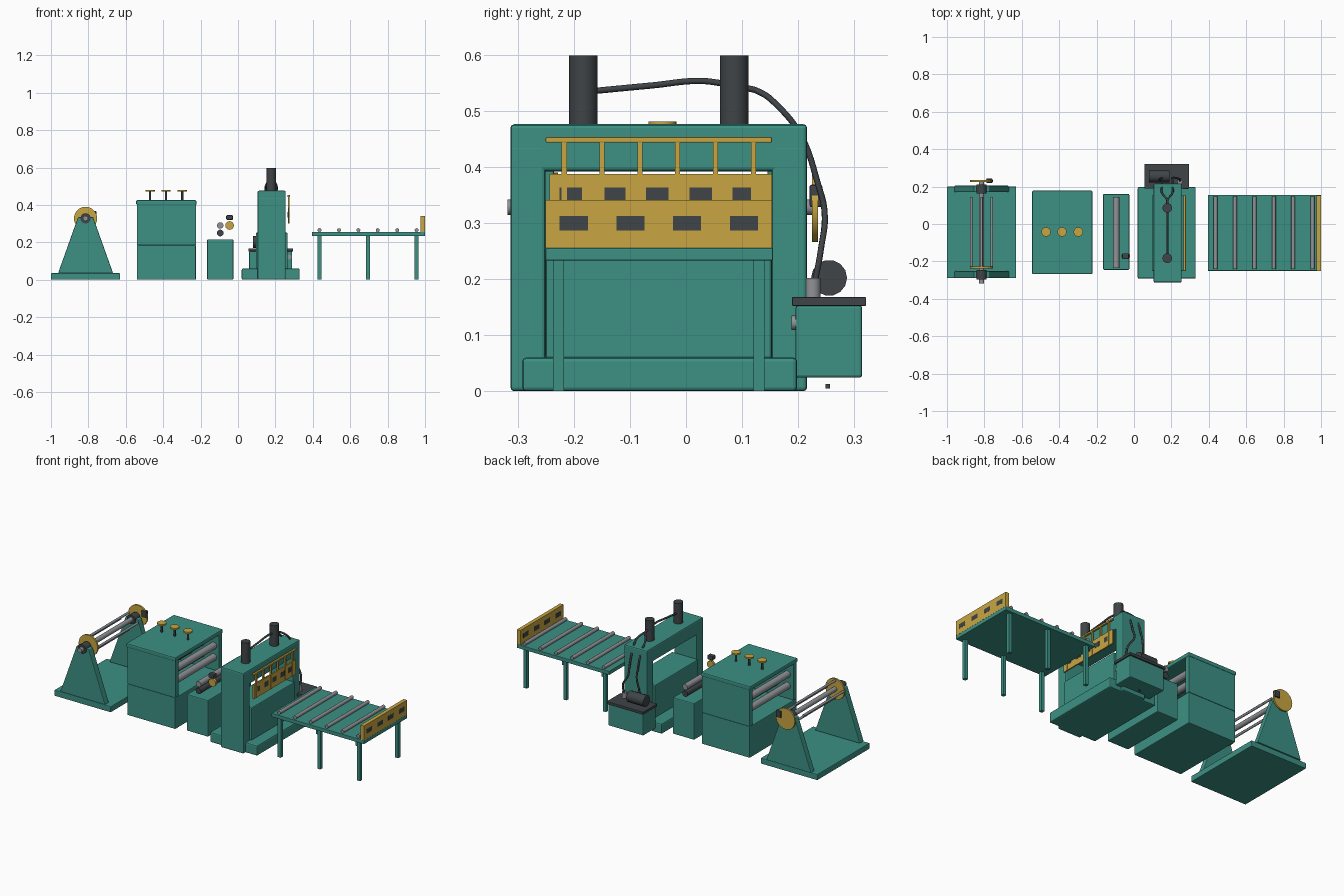
import bpy, bmesh, math
from mathutils import Vector

if "Cube" in bpy.data.objects:
    bpy.data.objects.remove(bpy.data.objects["Cube"])


def material(name, rgb):
    m = bpy.data.materials.new(name)
    m.diffuse_color = (*rgb, 1)
    m.use_nodes = True
    m.node_tree.nodes["Principled BSDF"].inputs["Base Color"].default_value = m.diffuse_color
    return m


TEAL = material("teal paint", (0.045, 0.28, 0.23))
YELLOW = material("safety yellow", (0.58, 0.38, 0.055))
DARK = material("dark grey", (0.05, 0.058, 0.063))
STEEL = material("steel grey", (0.28, 0.29, 0.31))


def finish(name, bm, mat, bevel=0.0, smooth=False):
    bmesh.ops.recalc_face_normals(bm, faces=bm.faces)
    me = bpy.data.meshes.new(name)
    bm.to_mesh(me)
    bm.free()
    me.materials.append(mat)
    ob = bpy.data.objects.new(name, me)
    bpy.context.collection.objects.link(ob)
    if bevel:
        mod = ob.modifiers.new("bevel", 'BEVEL')
        mod.width, mod.segments = bevel, 2
    if smooth:
        bpy.ops.object.select_all(action='DESELECT')
        ob.select_set(True)
        bpy.context.view_layer.objects.active = ob
        bpy.ops.object.shade_smooth_by_angle(angle=math.radians(40))
    return ob


def box(name, x, y, z, mat, bevel=0.0):
    """Box from (min, max) ranges."""
    bm = bmesh.new()
    bmesh.ops.create_cube(bm, size=1)
    for v in bm.verts:
        v.co = [(a + b) / 2 + c * (b - a) for (a, b), c in zip((x, y, z), v.co)]
    return finish(name, bm, mat, bevel)


def rod(name, a, b, r, mat, sides=20):
    """Cylinder from point a to point b."""
    a, b = Vector(a), Vector(b)
    bm = bmesh.new()
    bmesh.ops.create_cone(bm, cap_ends=True, segments=sides, radius1=r, radius2=r,
                          depth=(b - a).length)
    q = Vector((0, 0, 1)).rotation_difference(b - a)
    for v in bm.verts:
        v.co = q @ v.co + (a + b) / 2
    return finish(name, bm, mat, smooth=True)


def hose(name, pts):
    cu = bpy.data.curves.new(name, 'CURVE')
    cu.dimensions, cu.bevel_depth, cu.bevel_resolution = '3D', 0.0055, 2
    cu.resolution_u = 6
    sp = cu.splines.new('BEZIER')
    sp.bezier_points.add(len(pts) - 1)
    for p, co in zip(sp.bezier_points, pts):
        p.co = co
        p.handle_left_type = p.handle_right_type = 'AUTO'
    cu.materials.append(DARK)
    bpy.context.collection.objects.link(bpy.data.objects.new(name, cu))


# Decoiler: base plate, two tapered stands, mandrel with end discs
box("decoiler_base", (-1, -0.63), (-0.29, 0.2), (0, 0.035), TEAL, 0.004)
CX, CZ = -0.815, 0.328
for y0, y1 in ((-0.29, -0.252), (0.17, 0.205)):
    bm = bmesh.new()
    prof = [(-0.962, 0.035), (-0.668, 0.035), (-0.775, 0.335), (-0.855, 0.335)]
    f = bm.faces.new([bm.verts.new((x, y0, z)) for x, z in prof])
    ext = bmesh.ops.extrude_face_region(bm, geom=[f])
    for v in ext['geom']:
        if isinstance(v, bmesh.types.BMVert):
            v.co.y = y1
    finish("decoiler_stand", bm, TEAL, 0.004)
    rod("mandrel_bearing", (CX, y0 - 0.006, CZ), (CX, y1 + 0.006, CZ), 0.027, DARK)
rod("mandrel_shaft", (CX, -0.318, CZ), (CX, 0.228, CZ), 0.014, STEEL)
for y in (-0.238, 0.225):
    rod("mandrel_disc", (CX, y, CZ), (CX, y + 0.01, CZ), 0.062, YELLOW, 28)
for i in range(4):
    a = i * math.pi / 2
    x, z = CX + 0.055 * math.cos(a), CZ + 0.05 * math.sin(a)
    rod("mandrel_rod", (x, -0.23, z), (x, 0.145, z), 0.007, STEEL, 12)
box("disc_handle", (-0.79, -0.757), (0.22, 0.243), (0.328, 0.368), DARK, 0.004)

# Straightener: cabinet, open roller bay between cheeks, lid and adjusters
SX = (-0.54, -0.225)
box("straightener_cabinet", SX, (-0.265, 0.175), (0, 0.185), TEAL, 0.004)
for y in ((-0.265, -0.235), (0.145, 0.175)):
    box("straightener_cheek", SX, y, (0.185, 0.405), TEAL, 0.003)
box("straightener_lid", (-0.545, -0.222), (-0.268, 0.178), (0.4, 0.425), TEAL, 0.006)
for z, xs in ((0.33, (-0.5, -0.42, -0.34, -0.26)), (0.262, (-0.5, -0.42, -0.34, -0.26))):
    for x in xs:
        rod("straightener_roller", (x, -0.24, z), (x, 0.15, z), 0.02, STEEL)
for x in (-0.47, -0.385, -0.298):
    rod("adjuster_stem", (x, -0.042, 0.42), (x, -0.042, 0.474), 0.006, DARK, 12)
    rod("adjuster_knob", (x, -0.042, 0.472), (x, -0.042, 0.481), 0.025, YELLOW)

# Feeder: pedestal, roller pair and measuring wheel
box("feeder_pedestal", (-0.165, -0.025), (-0.245, 0.16), (0, 0.216), TEAL, 0.005)
rod("feeder_upper_roller", (-0.095, -0.235, 0.29), (-0.095, 0.145, 0.29), 0.017, STEEL)
rod("feeder_lower_roller", (-0.095, -0.235, 0.25), (-0.095, 0.145, 0.25), 0.018, DARK)
rod("measuring_wheel", (-0.045, -0.178, 0.29), (-0.045, -0.164, 0.29), 0.023, YELLOW)
box("wheel_sensor", (-0.063, -0.027), (-0.188, -0.157), (0.32, 0.345), DARK, 0.005)

# Press: base, frame, bed and hydraulic cylinders
PX = (0.105, 0.255)
box("press_base", (0.02, 0.33), (-0.292, 0.198), (0, 0.06), TEAL, 0.007)
for y in ((-0.313, -0.25), (0.152, 0.216)):
    box("press_column", PX, y, (0, 0.44), TEAL, 0.007)
box("press_crossbeam", PX, (-0.313, 0.216), (0.392, 0.476), TEAL, 0.007)
box("press_bed", (0.095, 0.265), (-0.25, 0.153), (0.058, 0.252), TEAL, 0.005)
for y in (-0.183, 0.086):
    rod("press_cylinder", (0.178, y, 0.475), (0.178, y, 0.598), 0.0255, DARK, 24)

# Press guard: windowed panel with a fence above
box("guard_panel", (0.266, 0.274), (-0.243, 0.153), (0.302, 0.387), YELLOW)
for i in range(5):
    y = -0.205 + i * 0.077
    box("guard_window", (0.2655, 0.2745), (y - 0.02, y + 0.02), (0.334, 0.363), DARK)
for i in range(6):
    y = -0.217 + i * 0.0674
    box("guard_post", (0.266, 0.276), (y - 0.0045, y + 0.0045), (0.302, 0.446), YELLOW)
box("guard_rail", (0.265, 0.277), (-0.25, 0.153), (0.443, 0.453), YELLOW, 0.002)

# Hydraulic unit behind the press
box("oil_tank", (0.06, 0.29), (0.195, 0.314), (0.024, 0.153), TEAL, 0.005)
box("tank_lid", (0.055, 0.295), (0.189, 0.321), (0.152, 0.168), DARK, 0.002)
rod("pump_motor", (0.08, 0.255, 0.202), (0.19, 0.255, 0.202), 0.032, DARK, 14)
rod("pump_valve", (0.245, 0.226, 0.165), (0.245, 0.226, 0.202), 0.014, STEEL)
rod("tank_gauge", (0.275, 0.188, 0.122), (0.275, 0.2, 0.122), 0.013, STEEL)
box("drain_plug", (0.171, 0.179), (0.249, 0.257), (0.005, 0.013), DARK)

# Hoses linking the cylinders and the pump
hose("cylinder_hose", [(0.178, -0.165, 0.535), (0.178, -0.06, 0.545),
                       (0.178, 0.025, 0.553), (0.178, 0.07, 0.548)])
for end_x, mid_x in ((0.245, 0.205), (0.14, 0.15)):
    hose("pump_hose", [(0.178, 0.1, 0.541), (0.178, 0.125, 0.536), (mid_x, 0.165, 0.507),
                       (mid_x, 0.205, 0.455), (mid_x, 0.235, 0.37), (mid_x, 0.247, 0.32),
                       (end_x, 0.24, 0.25), (end_x, 0.23, 0.195)])

# Run-out table with rollers, legs and windowed end stop
box("table_top", (0.395, 1), (-0.25, 0.155), (0.233, 0.255), TEAL, 0.002)
for i in range(6):
    x = 0.436 + i * 0.1038
    rod("table_roller", (x, -0.24, 0.265), (x, 0.148, 0.265), 0.0105, STEEL, 16)
for x in (0.436, 0.695, 0.955):
    for y in (-0.227, 0.13):
        box("table_leg", (x - 0.01, x + 0.01), (y - 0.01, y + 0.01), (0, 0.234), TEAL)
box("end_stop", (0.977, 0.9995), (-0.25, 0.153), (0.255, 0.341), YELLOW)
for i in range(4):
    y = -0.2 + i * 0.101
    for x in (0.976, 0.999):
        box("end_stop_window", (x, x + 0.001), (y - 0.025, y + 0.025), (0.286, 0.312), DARK)
